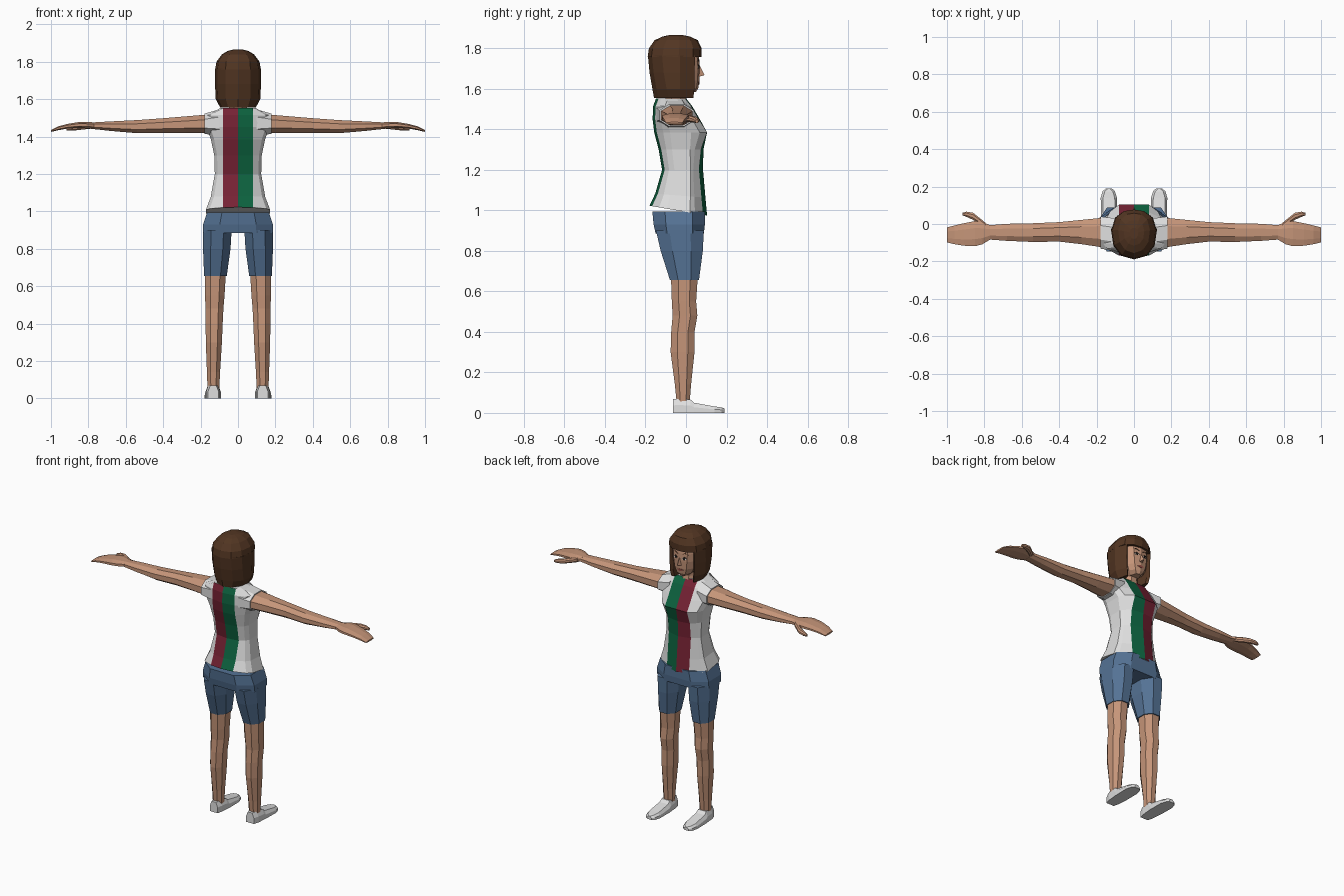
import bpy, bmesh

COLOURS = {
    "skin": (0.56, 0.30, 0.19), "shirt_white": (0.74, 0.74, 0.74),
    "stripe_red": (0.18, 0.016, 0.034), "stripe_green": (0.004, 0.125, 0.05),
    "denim": (0.09, 0.17, 0.30), "hair_brown": (0.085, 0.036, 0.016),
    "eye_white": (0.8, 0.8, 0.78), "dark": (0.015, 0.01, 0.008),
    "lip": (0.35, 0.09, 0.07),
}
MATS = {}
for mat_name, rgb in COLOURS.items():
    MATS[mat_name] = bpy.data.materials.new(mat_name)
    MATS[mat_name].diffuse_color = (*rgb, 1)


def finish(bm, name, mats, rule=None):
    """Turn a bmesh into a flat-shaded object; rule picks the material slot."""
    bmesh.ops.recalc_face_normals(bm, faces=bm.faces)
    if rule:
        for f in bm.faces:
            f.material_index = rule(f.calc_center_median())
    me = bpy.data.meshes.new(name)
    bm.to_mesh(me)
    bm.free()
    for m in mats:
        me.materials.append(MATS[m])
    ob = bpy.data.objects.new(name, me)
    bpy.context.collection.objects.link(ob)
    return ob


def loft(name, rings, mats, rule=None, caps=True):
    """Skin a list of point rings, closing both ends."""
    bm = bmesh.new()
    rows = [[bm.verts.new(p) for p in r] for r in rings]
    n = len(rows[0])
    for a, b in zip(rows, rows[1:]):
        for i in range(n):
            j = (i + 1) % n
            bm.faces.new((a[i], a[j], b[j], b[i]))
    if caps:
        bm.faces.new(rows[0])
        bm.faces.new(rows[-1])
    return finish(bm, name, mats, rule)


def octagon(u0, u1, v0, v1, c=0.28):
    du, dv = (u1 - u0) * c, (v1 - v0) * c
    return [(u0 + du, v0), (u1 - du, v0), (u1, v0 + dv), (u1, v1 - dv),
            (u1 - du, v1), (u0 + du, v1), (u0, v1 - dv), (u0, v0 + dv)]


def mirrored(half):
    """Complete a ring from its +x half, which starts and ends on x = 0."""
    return half + [(-x, *r) for x, *r in half[-2:0:-1]]


def ring_z(x0, x1, y0, y1, z, s=1, c=0.28):
    return [(s * x, y, z) for x, y in octagon(x0, x1, y0, y1, c)]


def ring_x(x, y0, y1, z0, z1, s=1, c=0.28):
    return [(s * x, y, z) for y, z in octagon(y0, y1, z0, z1, c)]


# Shirt torso: striped by x position
def torso_ring(z, w, b, f, drop, slope=0.0):
    d, m = f - b, (f + b) / 2
    half = [(0, b), (0.08, b + 0.012), (max(0.88 * w, 0.082), b + 0.17 * d),
            (w, m - 0.2 * d), (w, m + 0.2 * d),
            (max(0.88 * w, 0.082), f - drop - 0.14 * d), (0.08, f - drop), (0, f)]
    return mirrored([(x, y, z - slope * y) for x, y in half])


def stripe(c):
    if abs(c.x) > 0.079 or abs(c.x) < 0.001:
        return 0
    return 1 if c.x < 0 else 2


loft("shirt", [torso_ring(*r) for r in (
    (0.992, 0.172, -0.180, 0.104, 0.02, 0.17),
    (1.07, 0.146, -0.152, 0.096, 0.02, 0.08),
    (1.20, 0.124, -0.118, 0.084, 0.02),
    (1.30, 0.127, -0.135, 0.086, 0.012),
    (1.385, 0.145, -0.157, 0.104, 0.0),
    (1.45, 0.168, -0.165, 0.068, 0.005),
    (1.515, 0.166, -0.162, 0.030, 0.005),
    (1.553, 0.092, -0.148, 0.0, 0.005))],
    ["shirt_white", "stripe_red", "stripe_green"], stripe)

# Neck
loft("neck", [ring_z(-0.055, 0.055, -0.11, 0.015, 1.49),
              ring_z(-0.046, 0.046, -0.10, 0.0, 1.57),
              ring_z(-0.046, 0.046, -0.10, 0.01, 1.66)], ["skin"])

# Head
FACE = [(1.585, 0.030, 0.050), (1.605, 0.052, 0.061), (1.64, 0.070, 0.066),
        (1.69, 0.080, 0.068), (1.74, 0.083, 0.066), (1.80, 0.080, 0.058)]


def head_ring(z, w, f):
    return mirrored([(0, f, z), (0.6 * w, f - 0.009, z), (w, f - 0.045, z),
                     (0.9 * w, -0.05, z), (0, -0.09, z)])


loft("head", [head_ring(*r) for r in FACE], ["skin"])


def face_y(x, z):
    for (z0, w0, f0), (z1, w1, f1) in zip(FACE, FACE[1:]):
        if z <= z1:
            t = (z - z0) / (z1 - z0)
            w, f = w0 + t * (w1 - w0), f0 + t * (f1 - f0)
            break
    k = 0.6 * w
    x = abs(x)
    return f - 0.009 * x / k if x < k else f - 0.009 - 0.036 * (x - k) / (0.4 * w)


# Eyes, brows and mouth: thin plates laid on the face
def plate(name, pts, mat, lift):
    bm = bmesh.new()
    f = bm.faces.new([bm.verts.new((x, face_y(x, z) + lift, z)) for x, z in pts])
    if f.normal.y < 0:
        f.normal_flip()
    ext = bmesh.ops.extrude_face_region(bm, geom=[f])["geom"]
    for v in (g for g in ext if isinstance(g, bmesh.types.BMVert)):
        v.co.y -= 0.003
    finish(bm, name, [mat])


for s, side in ((1, "right"), (-1, "left")):
    plate(side + "_eye", [(s * x, z) for x, z in (
        (0.016, 1.706), (0.031, 1.699), (0.046, 1.706), (0.031, 1.716))], "eye_white", 0.002)
    plate(side + "_iris", [(s * x, z) for x, z in (
        (0.025, 1.700), (0.037, 1.700), (0.037, 1.715), (0.025, 1.715))], "dark", 0.003)
    plate(side + "_lash", [(s * x, z) for x, z in (
        (0.015, 1.708), (0.031, 1.715), (0.049, 1.709), (0.031, 1.721))], "dark", 0.0035)
    plate(side + "_brow", [(s * x, z) for x, z in (
        (0.013, 1.733), (0.035, 1.741), (0.054, 1.735), (0.035, 1.747))], "hair_brown", 0.003)
plate("mouth", [(-0.024, 1.630), (0, 1.621), (0.024, 1.630), (0.007, 1.637), (-0.007, 1.637)],
      "lip", 0.003)

# Nose
bm = bmesh.new()
nose = [bm.verts.new(p) for p in ((0, 0.066, 1.718), (-0.015, 0.060, 1.658),
                                  (0.015, 0.060, 1.658), (0, 0.092, 1.668))]
for a, b, c in ((0, 1, 3), (0, 3, 2), (1, 2, 3), (0, 2, 1)):
    bm.faces.new((nose[a], nose[b], nose[c]))
finish(bm, "nose", ["skin"])


# Hair: hollow-fronted bob below, closed crown with fringe above
def bob_ring(z, w, b, f, fx):
    return mirrored([(0, b, z), (0.55 * w, b + 0.02, z), (0.9 * w, b + 0.07, z),
                     (w, -0.03, z), (fx + 0.008, f, z), (fx - 0.006, f - 0.012, z),
                     (0.058, -0.035, z), (0, -0.045, z)])


def crown_ring(z, w, b, f):
    m, d = (b + f) / 2, (f - b) / 2
    return mirrored([(0, b, z), (0.55 * w, b + 0.14 * d, z), (0.9 * w, m - 0.45 * d, z),
                     (w, m + 0.15 * d, z), (0.83 * w, m + 0.68 * d, z),
                     (0.45 * w, m + 0.94 * d, z), (0, f, z)])


loft("hair_bob", [bob_ring(*r) for r in (
    (1.555, 0.095, -0.158, 0.036, 0.072), (1.60, 0.119, -0.166, 0.042, 0.080),
    (1.68, 0.123, -0.180, 0.042, 0.082), (1.765, 0.122, -0.188, 0.045, 0.082))],
    ["hair_brown"])
loft("hair_crown", [crown_ring(*r) for r in (
    (1.758, 0.122, -0.189, 0.076), (1.80, 0.115, -0.183, 0.077),
    (1.84, 0.085, -0.155, 0.058), (1.858, 0.055, -0.115, 0.020),
    (1.866, 0.022, -0.080, -0.020))], ["hair_brown"])

# Shorts: hips
loft("shorts_hips", [ring_z(-w, w, b, f, z, c=0.24) for w, b, f, z in (
    (0.188, -0.150, 0.088, 0.885), (0.187, -0.160, 0.093, 0.93),
    (0.165, -0.166, 0.094, 0.995))], ["denim"])

for s, side in ((1, "right"), (-1, "left")):
    # Shorts leg
    loft(side + "_shorts_leg", [ring_z(*r, s) for r in (
        (0.034, 0.188, -0.148, 0.088, 0.90), (0.040, 0.187, -0.125, 0.083, 0.80),
        (0.060, 0.181, -0.079, 0.064, 0.655))], ["denim"])
    # Leg
    loft(side + "_leg", [ring_z(*r, s) for r in (
        (0.065, 0.177, -0.074, 0.058, 0.67), (0.072, 0.176, -0.070, 0.050, 0.55),
        (0.078, 0.174, -0.066, 0.056, 0.48), (0.082, 0.173, -0.073, 0.042, 0.40),
        (0.086, 0.172, -0.076, 0.042, 0.30), (0.096, 0.166, -0.055, 0.025, 0.14),
        (0.100, 0.163, -0.046, 0.018, 0.05))], ["skin"])
    # Shoe, skinned from heel to toe
    loft(side + "_shoe", [[(s * x, y, z) for x, z in (
        (x0, 0), (x1, 0), (x1, 0.55 * h), (x1 - 0.012, h), (x0 + 0.012, h), (x0, 0.55 * h))]
        for y, x0, x1, h in (
        (-0.064, 0.104, 0.160, 0.068), (-0.03, 0.096, 0.170, 0.070),
        (0.022, 0.092, 0.174, 0.066), (0.04, 0.090, 0.176, 0.050),
        (0.14, 0.091, 0.178, 0.032), (0.175, 0.102, 0.168, 0.027),
        (0.190, 0.118, 0.150, 0.022))], ["shirt_white"])
    # Sleeve
    loft(side + "_sleeve", [ring_x(*r, s) for r in (
        (0.10, -0.145, 0.030, 1.40, 1.545), (0.178, -0.132, 0.040, 1.415, 1.523))],
        ["shirt_white"])
    # Arm
    loft(side + "_arm", [ring_x(*r, s) for r in (
        (0.16, -0.126, 0.034, 1.420, 1.518), (0.28, -0.108, 0.022, 1.420, 1.508),
        (0.40, -0.094, 0.010, 1.420, 1.498), (0.54, -0.096, 0.004, 1.418, 1.488),
        (0.68, -0.090, 0.001, 1.430, 1.481), (0.79, -0.082, -0.008, 1.442, 1.475))],
        ["skin"])
    # Hand
    loft(side + "_hand", [ring_x(*r, s) for r in (
        (0.77, -0.084, -0.006, 1.442, 1.476), (0.81, -0.108, 0.010, 1.444, 1.478),
        (0.85, -0.119, 0.016, 1.446, 1.478), (0.91, -0.116, 0.004, 1.443, 1.468),
        (0.96, -0.108, -0.008, 1.434, 1.455), (1.0, -0.098, -0.018, 1.425, 1.435))],
        ["skin"])
    # Thumb
    loft(side + "_thumb", [ring_x(*r, s) for r in (
        (0.79, -0.03, 0.003, 1.442, 1.472), (0.825, 0.0, 0.032, 1.438, 1.468),
        (0.86, 0.022, 0.060, 1.434, 1.462), (0.895, 0.038, 0.066, 1.432, 1.456),
        (0.918, 0.046, 0.060, 1.432, 1.447))], ["skin"])
